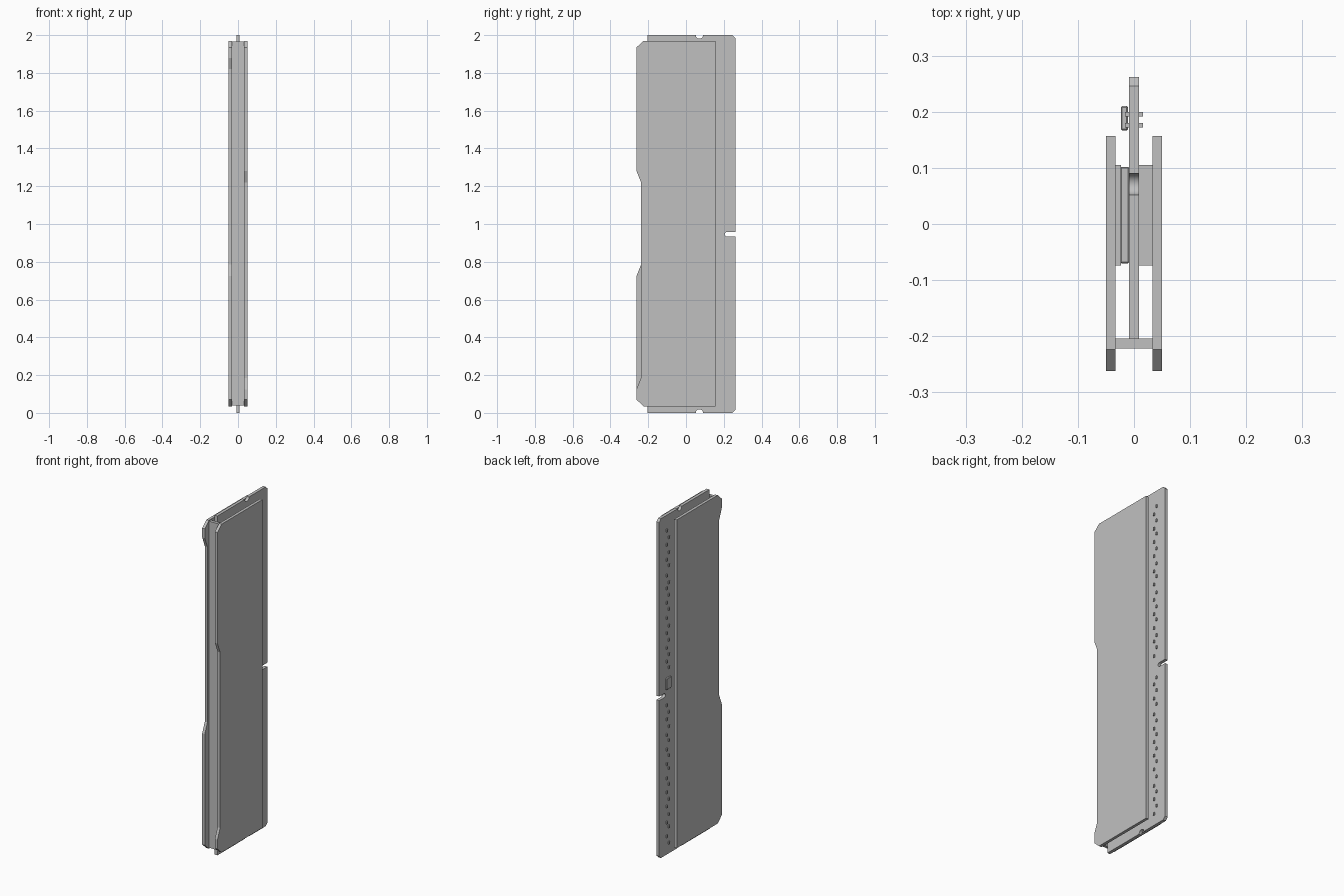
import bpy, bmesh, math, random

cube = bpy.data.objects.get("Cube")
if cube:
    bpy.data.objects.remove(cube, do_unlink=True)

grey = bpy.data.materials.new("light_grey")
grey.use_nodes = True
colour = (0.527, 0.527, 0.527, 1)
grey.diffuse_color = colour
grey.node_tree.nodes["Principled BSDF"].inputs["Base Color"].default_value = colour


def finish(name, bm):
    bmesh.ops.recalc_face_normals(bm, faces=bm.faces)
    mesh = bpy.data.meshes.new(name)
    bm.to_mesh(mesh)
    bm.free()
    mesh.materials.append(grey)
    ob = bpy.data.objects.new(name, mesh)
    bpy.context.collection.objects.link(ob)
    return ob


def slab(name, outline, x0, x1):
    """Extrude a (y, z) outline along x."""
    bm = bmesh.new()
    face = bm.faces.new([bm.verts.new((x0, y, z)) for y, z in outline])
    out = bmesh.ops.extrude_face_region(bm, geom=[face])
    for item in out["geom"]:
        if isinstance(item, bmesh.types.BMVert):
            item.co.x = x1
    return finish(name, bm)


def box(bm, x0, x1, y0, y1, z0, z1):
    verts = bmesh.ops.create_cube(bm, size=1)["verts"]
    for v in verts:
        v.co.x = x0 if v.co.x < 0 else x1
        v.co.y = y0 if v.co.y < 0 else y1
        v.co.z = z0 if v.co.z < 0 else z1


def block(name, *size, bevel=0):
    bm = bmesh.new()
    box(bm, *size)
    if bevel:
        bmesh.ops.bevel(bm, geom=bm.edges[:], offset=bevel, segments=1, affect='EDGES')
    return finish(name, bm)


def arc(y, z, r, start, end, steps=12):
    angles = [math.radians(start + (end - start) * i / steps) for i in range(steps + 1)]
    return [(y + r * math.cos(a), z + r * math.sin(a)) for a in angles]


# Circuit board with end notches, keying slot and clipped corners
FRONT, BACK, CLIP = -0.205, 0.262, 0.016
board = [(FRONT, 0)] + arc(0.071, 0, 0.019, 180, 0)
board += [(BACK - CLIP, 0), (BACK, CLIP), (BACK, 0.934)]
board += arc(0.217, 0.946, 0.012, 270, 90, 8)
board += [(BACK, 0.958), (BACK, 2 - CLIP), (BACK - CLIP, 2)]
board += arc(0.071, 2, 0.019, 0, -180) + [(FRONT, 2)]
circuit_board = slab("circuit_board", board, -0.009, 0.009)

# Heat spreader plates, one the other turned end for end
plate = [(0.157, 0.035), (0.157, 1.97), (-0.224, 1.97), (-0.262, 1.935),
         (-0.262, 1.28), (-0.238, 1.22), (-0.238, 0.185), (-0.262, 0.125),
         (-0.262, 0.07), (-0.224, 0.035)]
slab("left_spreader", plate, 0.033, 0.05)
slab("right_spreader", [(y, 2.005 - z) for y, z in plate], -0.05, -0.033)
block("spreader_bridge", -0.033, 0.033, -0.222, -0.204, 0.04, 1.965)

# Thermal pads and memory chips under the spreaders
block("left_pad", 0.009, 0.033, -0.074, 0.105, 0.06, 1.94)
block("right_pad", -0.033, -0.023, -0.074, 0.105, 0.06, 1.94)
for half in (0.16, 1.12):
    for i in range(4):
        z = half + i * 0.22
        block("memory_chip", -0.024, -0.009, -0.07, 0.102, z - 0.065, z + 0.065,
              bevel=0.002)

# Small controller chip and its legs
block("controller_chip", -0.023, -0.011, 0.167, 0.21, 0.98, 1.045, bevel=0.002)

# Tiny surface parts in two staggered columns on each side
random.seed(4)
for name, x0, x1 in (("left_resistors", 0.008, 0.016), ("right_resistors", -0.016, -0.008)):
    bm = bmesh.new()
    for i in range(44):
        z = 0.07 + i * 0.0427 + random.uniform(-0.008, 0.008)
        if abs(z - 0.946) < 0.03 or (x0 < 0 and abs(z - 1.012) < 0.05):
            continue
        y = (0.176, 0.196)[i % 2]
        box(bm, x0, x1, y - 0.004, y + 0.004, z - 0.008, z + 0.008)
    finish(name, bm)

# Smooth the curved notch walls, keeping edges sharp
bpy.ops.object.select_all(action='DESELECT')
circuit_board.select_set(True)
bpy.context.view_layer.objects.active = circuit_board
bpy.ops.object.shade_smooth_by_angle(angle=math.radians(30))
